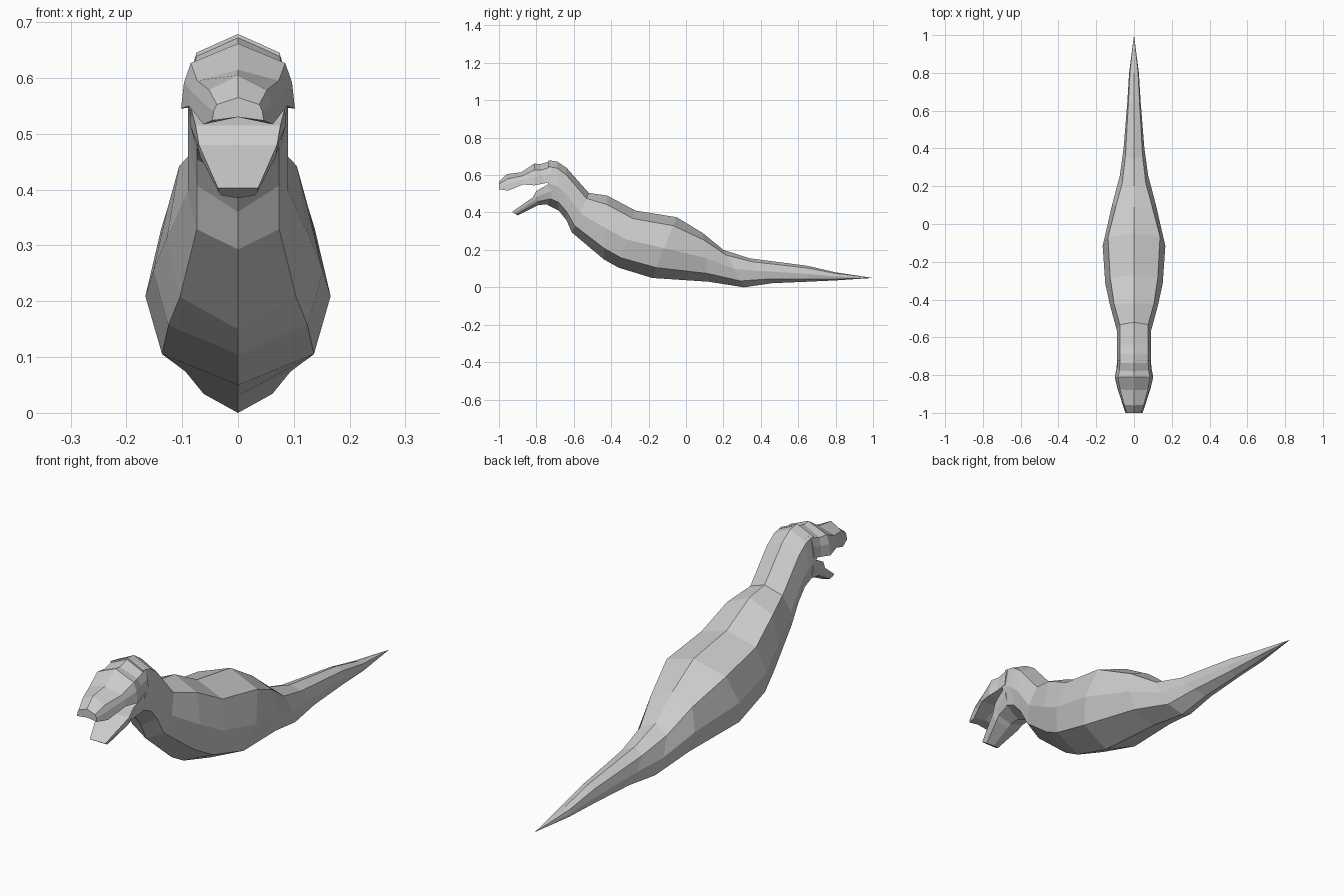
import bpy
import bmesh

if "Cube" in bpy.data.objects:
    bpy.data.objects.remove(bpy.data.objects["Cube"])


def loft(name, rings, profile, tip=None):
    """Loft mirrored cross-sections. Ring: top y, top z, bottom y, bottom z, half width.
    Profile: (width fraction, height fraction) from top centre to bottom centre."""
    bm = bmesh.new()
    full = profile + [(-w, h) for w, h in profile[-2:0:-1]]
    loops = []
    for yt, zt, yb, zb, half in rings:
        loops.append([bm.verts.new((w * half, yb + (yt - yb) * h, zb + (zt - zb) * h))
                      for w, h in full])
    n = len(full)
    for a, b in zip(loops, loops[1:]):
        for i in range(n):
            j = (i + 1) % n
            bm.faces.new((a[i], a[j], b[j], b[i]))
    # Ends: flat cap or pointed tip
    bm.faces.new(loops[0])
    if tip:
        t = bm.verts.new(tip)
        for i in range(n):
            bm.faces.new((loops[-1][i], loops[-1][(i + 1) % n], t))
    else:
        bm.faces.new(loops[-1])
    bmesh.ops.recalc_face_normals(bm, faces=bm.faces[:])
    mesh = bpy.data.meshes.new(name)
    bm.to_mesh(mesh)
    bm.free()
    obj = bpy.data.objects.new(name, mesh)
    bpy.context.collection.objects.link(obj)
    return obj


# Neck, torso and tail
loft("body", [
    (-.735, .679, -.74, .44, .09),
    (-.69, .673, -.68, .41, .09),
    (-.64, .64, -.64, .36, .09),
    (-.52, .505, -.61, .293, .09),
    (-.42, .49, -.44, .15, .127),
    (-.27, .41, -.36, .105, .152),
    (-.05, .375, -.18, .05, .166),
    (.09, .29, .12, .03, .115),
    (.20, .20, .31, 0, .075),
    (.34, .155, .46, .022, .055),
    (.65, .115, .65, .03, .035),
    (.80, .08, .80, .037, .026),
], [(0, 1), (.83, .86), (1, .49), (.82, .17), (0, 0)], tip=(0, 1, .05))

# Upper skull and snout
loft("upper_jaw", [
    (-.72, .677, -.72, .565, .09),
    (-.78, .658, -.76, .555, .092),
    (-.81, .662, -.81, .545, .102),
    (-.88, .615, -.87, .55, .088),
    (-.96, .605, -.95, .517, .062),
    (-1, .565, -1, .524, .046),
], [(0, 1), (.83, .7), (.95, .4), (1, 0), (0, .15)])

# Open lower jaw
loft("lower_jaw", [
    (-.72, .56, -.72, .445, .088),
    (-.80, .515, -.79, .44, .076),
    (-.82, .48, -.81, .43, .07),
    (-.93, .403, -.90, .385, .036),
], [(0, 1), (1, 1), (.97, .6), (.83, .25), (0, 0)])
